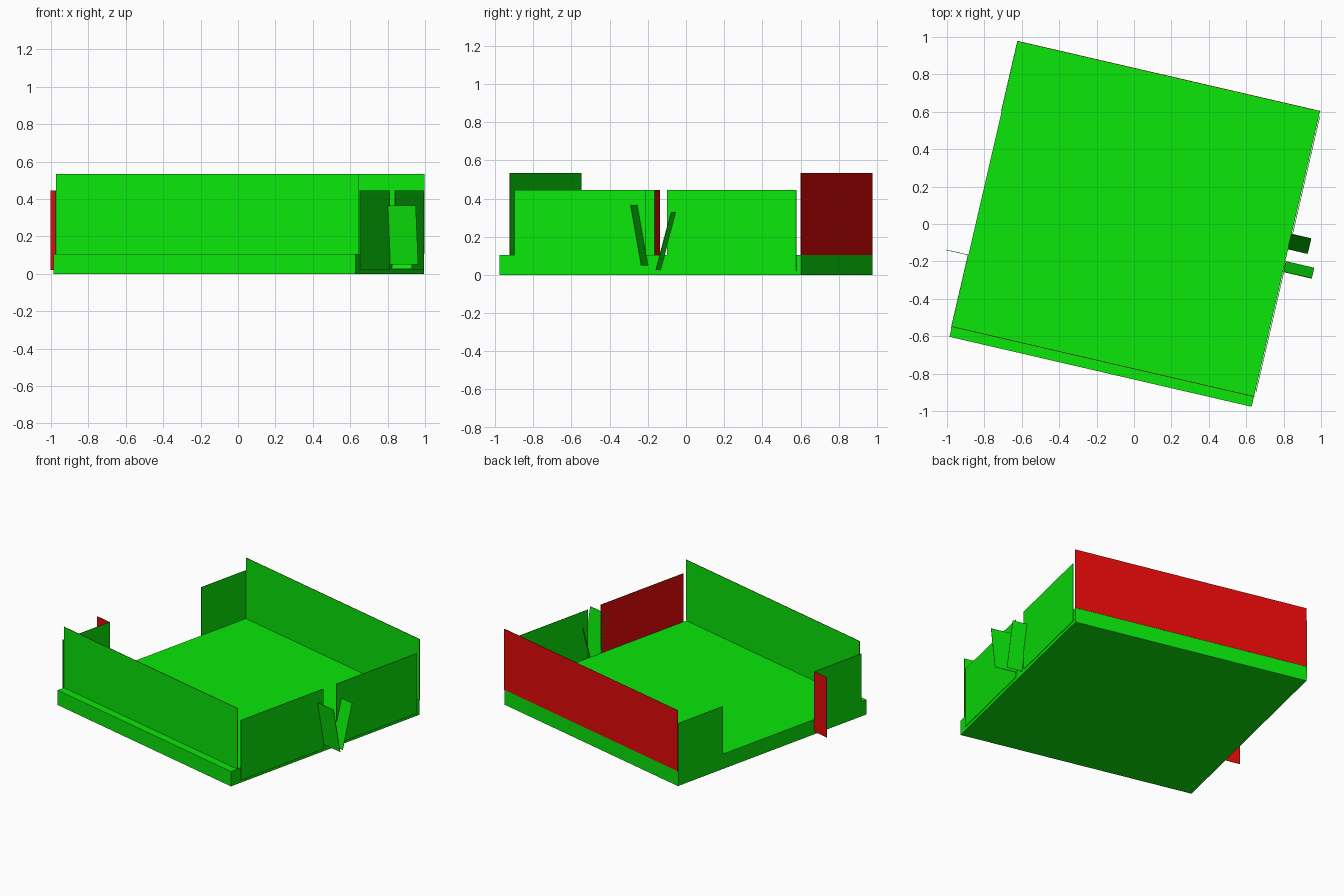
import bpy, bmesh, math
from mathutils import Matrix

if "Cube" in bpy.data.objects:
    bpy.data.objects.remove(bpy.data.objects["Cube"])

TURN = Matrix.Translation((0.004, 0, 0)) @ Matrix.Rotation(math.radians(-13.03), 4, 'Z')
HU, HV = 0.829, 0.811          # half width and half depth of the slab
SIDE_Z = (0.02, 0.445)
END_Z = (0.105, 0.535)


def material(name, rgb):
    m = bpy.data.materials.new(name)
    m.diffuse_color = (*rgb, 1)
    m.use_nodes = True
    m.node_tree.nodes["Principled BSDF"].inputs["Base Color"].default_value = m.diffuse_color
    return m


GREEN = material("green", (0.003, 0.8, 0.003))
RED = material("red", (0.8, 0.003, 0.003))


def finish(name, bm, mats):
    mesh = bpy.data.meshes.new(name)
    bm.to_mesh(mesh)
    bm.free()
    for m in mats:
        mesh.materials.append(m)
    ob = bpy.data.objects.new(name, mesh)
    ob.matrix_world = TURN
    bpy.context.collection.objects.link(ob)
    return ob


def panel(name, start, end, z, front=GREEN, back=GREEN, rim=GREEN, top_shift=0.0, thick=0.003):
    """Thin sheet from start to end; top_shift leans its upper edge in depth."""
    bm = bmesh.new()
    (u0, v0), (u1, v1) = start, end
    s = top_shift
    pts = [(u0, v0, z[0]), (u1, v1, z[0]), (u1, v1 + s, z[1]), (u0, v0 + s, z[1])]
    bm.faces.new([bm.verts.new(p) for p in pts])
    ob = finish(name, bm, [front, back, rim])
    mod = ob.modifiers.new("thickness", 'SOLIDIFY')
    mod.thickness = thick
    mod.offset = 0
    mod.material_offset = 1
    mod.material_offset_rim = 2
    return ob


# Base slab
bm = bmesh.new()
bmesh.ops.create_cube(bm, size=1)
bmesh.ops.scale(bm, vec=(2 * HU, 2 * HV, 0.105), verts=bm.verts)
bmesh.ops.translate(bm, vec=(0, 0, 0.0525), verts=bm.verts)
finish("base_slab", bm, [GREEN])

# Tall end walls standing on the slab, with red edges
panel("front_wall", (-HU, -0.755), (HU + 0.003, -0.755), END_Z, rim=RED)
panel("back_wall", (HU + 0.003, HV), (-HU, HV), END_Z, RED, GREEN, RED)

# Side walls hung on the slab edges, each with a gap
R, L = HU + 0.005, -HU - 0.002
panel("right_wall_front", (R, -0.73), (R, -0.022), SIDE_Z, GREEN, RED)
panel("right_wall_back", (R, 0.091), (R, 0.786), SIDE_Z)
panel("left_wall_back", (L, HV), (L, 0.427), SIDE_Z)
panel("left_wall_front", (L, -0.362), (L, -0.765), SIDE_Z)

# Folded-out flap at the left gap
panel("left_flap", (-0.949, -0.362), (L, -0.362), SIDE_Z, RED, RED)

# Two leaning flaps forming a V at the right gap
panel("right_flap_back", (0.826, 0.054), (0.937, 0.054), (0.025, 0.33), top_shift=0.083)
panel("right_flap_front", (0.831, -0.013), (0.988, -0.013), (0.05, 0.365), top_shift=-0.057)
